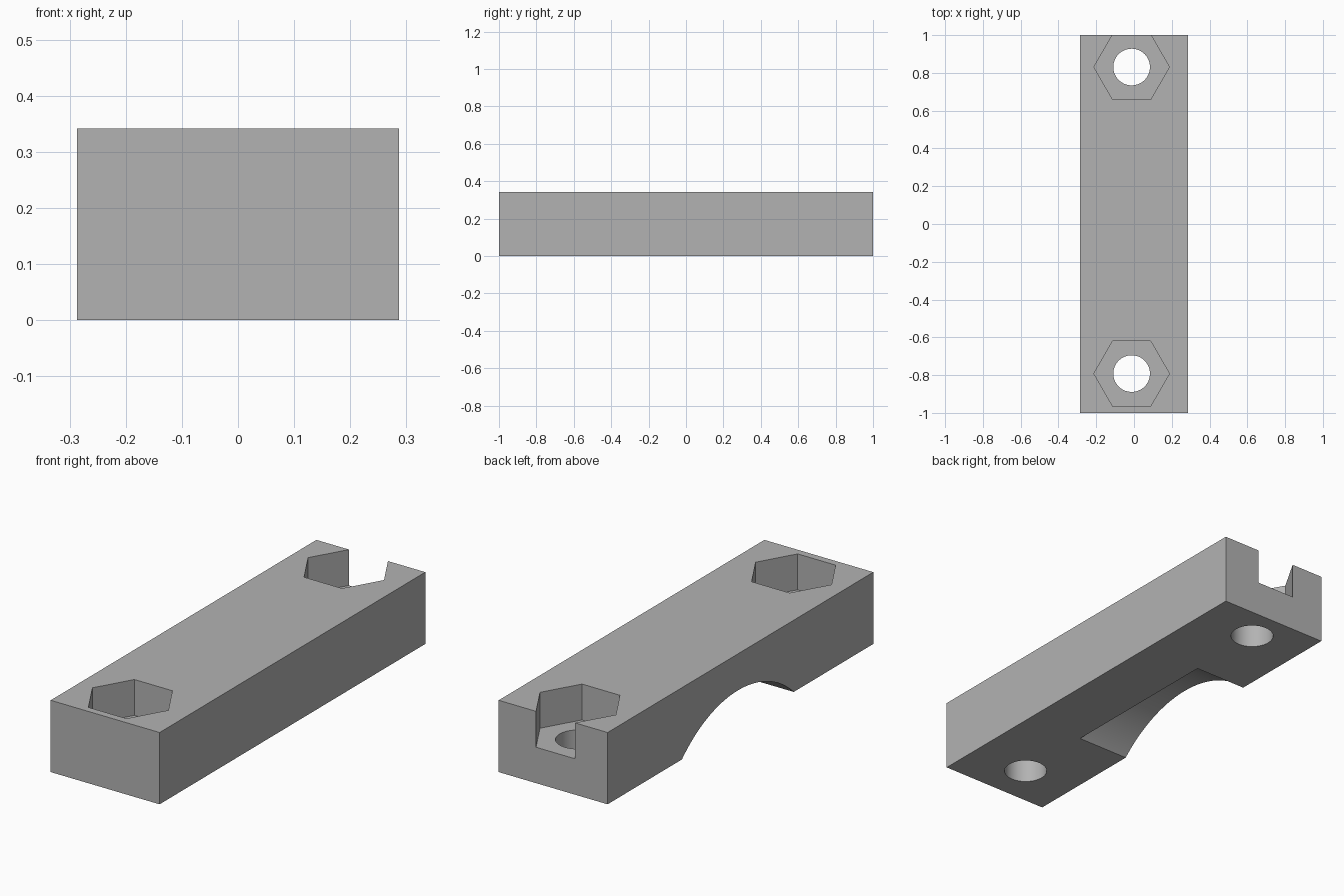
import bpy
import math
from mathutils import Matrix

cube = bpy.data.objects.get("Cube")
if cube:
    bpy.data.objects.remove(cube, do_unlink=True)

WIDTH, LENGTH, HEIGHT = 0.574, 2.0, 0.342
HOLE_X = -0.0125
HOLE_YS = (0.831, -0.792)
HOLE_RADIUS = 0.097
NUT_RADIUS = 0.2
NUT_FLOOR = HEIGHT / 2
ARCH_HALF, ARCH_RISE = 0.421, 0.168
ARCH_Y = sum(HOLE_YS) / 2

grey = bpy.data.materials.new("plain grey")
grey.use_nodes = True
colour = (0.45, 0.45, 0.45, 1)
grey.diffuse_color = colour
grey.node_tree.nodes["Principled BSDF"].inputs["Base Color"].default_value = colour


def prism(name, sides, radius, depth, location, rotation=(0, 0, 0)):
    bpy.ops.mesh.primitive_cylinder_add(vertices=sides, radius=radius, depth=depth,
                                        location=location, rotation=rotation)
    obj = bpy.context.object
    obj.name = name
    obj.hide_render = True
    return obj


# Solid bar
bpy.ops.mesh.primitive_cube_add(size=1, location=(0, 0, HEIGHT / 2))
bar = bpy.context.object
bar.name = "clamp_bar"
bar.data.transform(Matrix.Diagonal((WIDTH, LENGTH, HEIGHT, 1)))
bar.data.materials.append(grey)

# Bolt holes and hexagonal nut pockets, the rear pocket breaking through the end
cutters = []
for y in HOLE_YS:
    cutters.append(prism("bolt_hole_cutter", 64, HOLE_RADIUS, 1, (HOLE_X, y, HEIGHT / 2)))
    cutters.append(prism("nut_pocket_cutter", 6, NUT_RADIUS, 0.5,
                         (HOLE_X, y, NUT_FLOOR + 0.25), (0, 0, math.pi / 6)))

# Arched recess under the -x half, ending in a flat wall at the hole line
arch_radius = (ARCH_HALF ** 2 + ARCH_RISE ** 2) / (2 * ARCH_RISE)
cutters.append(prism("arch_cutter", 160, arch_radius, 0.6,
                     (HOLE_X - 0.3, ARCH_Y, ARCH_RISE - arch_radius), (0, math.pi / 2, 0)))

# Cut everything out of the bar
bpy.ops.object.select_all(action='DESELECT')
bpy.context.view_layer.objects.active = bar
bar.select_set(True)
for cutter in cutters:
    cut = bar.modifiers.new("cut", 'BOOLEAN')
    cut.operation = 'DIFFERENCE'
    cut.solver = 'EXACT'
    cut.object = cutter
    bpy.ops.object.modifier_apply(modifier=cut.name)
    bpy.data.objects.remove(cutter, do_unlink=True)

bpy.ops.object.shade_smooth_by_angle(angle=math.radians(25))
